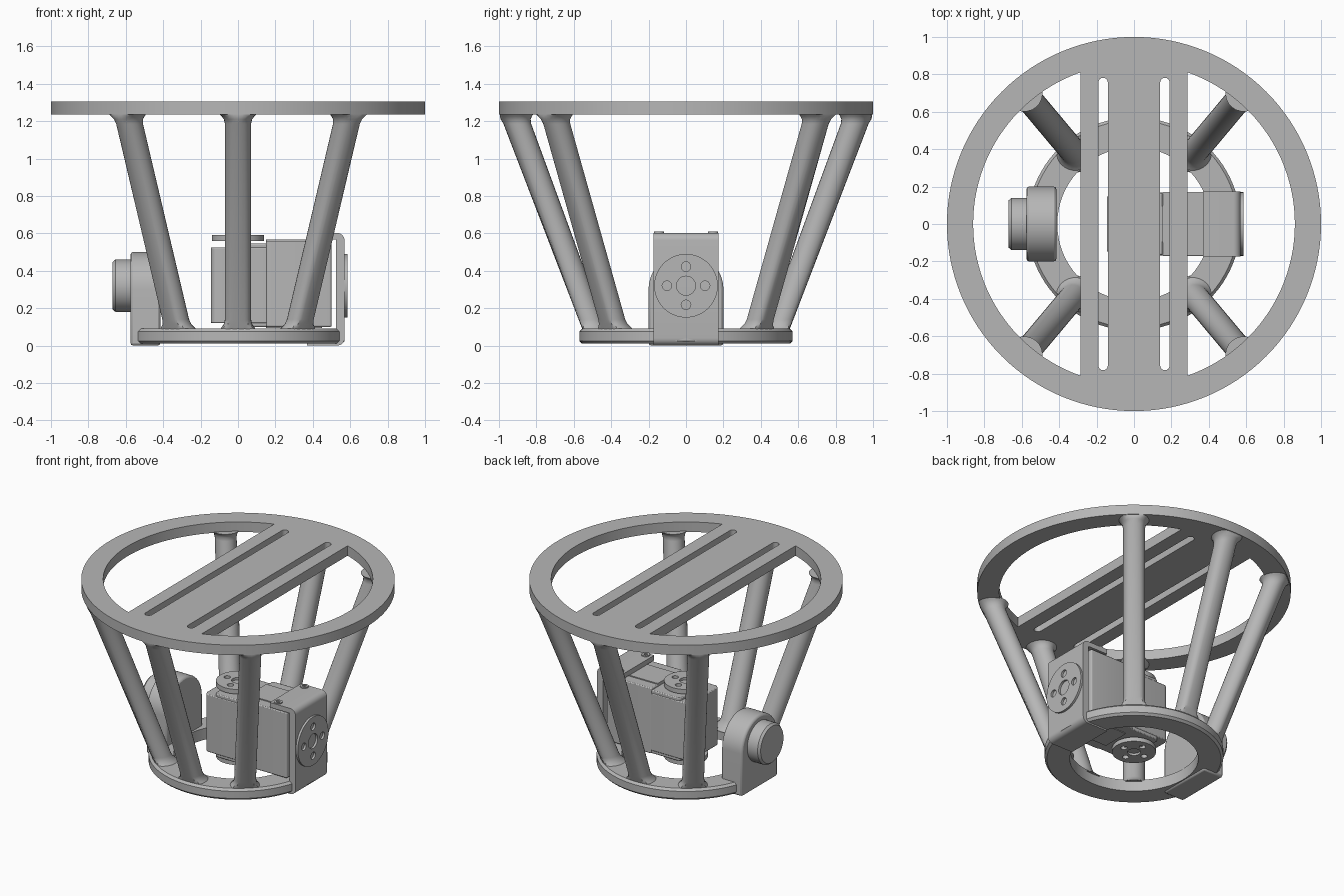
import bpy, bmesh
from math import cos, sin, pi, radians, hypot
from mathutils import Matrix, Vector

if "Cube" in bpy.data.objects:
    bpy.data.objects.remove(bpy.data.objects["Cube"], do_unlink=True)

grey = bpy.data.materials.new("neutral_grey")
grey.use_nodes = True
COLOUR = (0.47, 0.47, 0.47, 1)
grey.diffuse_color = COLOUR
bsdf = next(n for n in grey.node_tree.nodes if n.type == 'BSDF_PRINCIPLED')
bsdf.inputs["Base Color"].default_value = COLOUR

# Local (u, v, w) axes for parts facing along z, x and y
FRAMES = {
    'z': Matrix.Identity(3),
    'x': Matrix(((0, 0, 1), (1, 0, 0), (0, 1, 0))),
    'y': Matrix(((1, 0, 0), (0, 0, -1), (0, 1, 0))),
}


def finish(name, bm, axis='z', bevel=0):
    bmesh.ops.transform(bm, matrix=FRAMES[axis].to_4x4(), verts=bm.verts)
    bmesh.ops.recalc_face_normals(bm, faces=bm.faces)
    mesh = bpy.data.meshes.new(name)
    bm.to_mesh(mesh)
    bm.free()
    mesh.materials.append(grey)
    obj = bpy.data.objects.new(name, mesh)
    bpy.context.collection.objects.link(obj)
    if bevel:
        mod = obj.modifiers.new("bevel", 'BEVEL')
        mod.width, mod.segments = bevel, 2
        mod.limit_method, mod.angle_limit = 'ANGLE', radians(50)
    bpy.ops.object.select_all(action='DESELECT')
    obj.select_set(True)
    bpy.context.view_layer.objects.active = obj
    bpy.ops.object.shade_smooth_by_angle(angle=radians(32))
    return obj


def arc(cx, cy, r, start=0, sweep=360, n=32):
    count = n if sweep == 360 else n + 1
    return [(cx + r * cos(radians(start + sweep * i / n)),
             cy + r * sin(radians(start + sweep * i / n))) for i in range(count)]


def rounded_rect(x0, x1, y0, y1, r, n=5):
    return (arc(x1 - r, y1 - r, r, 0, 90, n) + arc(x0 + r, y1 - r, r, 90, 90, n)
            + arc(x0 + r, y0 + r, r, 180, 90, n) + arc(x1 - r, y0 + r, r, 270, 90, n))


def plate(name, loops, lo, hi, axis='z', bevel=0):
    """Extrude an outline, with optional hole loops, from lo to hi."""
    bm = bmesh.new()
    for pts in loops:
        vs = [bm.verts.new((u, v, lo)) for u, v in pts]
        if len(loops) == 1:
            bm.faces.new(vs)
        else:
            for a, b in zip(vs, vs[1:] + vs[:1]):
                bm.edges.new((a, b))
    if len(loops) > 1:
        bmesh.ops.triangle_fill(bm, use_beauty=True, edges=bm.edges[:])
    ext = bmesh.ops.extrude_face_region(bm, geom=bm.faces[:])["geom"]
    moved = [g for g in ext if isinstance(g, bmesh.types.BMVert)]
    bmesh.ops.translate(bm, verts=moved, vec=(0, 0, hi - lo))
    return finish(name, bm, axis, bevel)


def loft(bm, rings, closed=False):
    vs = [[bm.verts.new(p) for p in ring] for ring in rings]
    pairs = list(zip(vs, vs[1:] + vs[:1])) if closed else list(zip(vs, vs[1:]))
    for a, b in pairs:
        for i in range(len(a)):
            j = (i + 1) % len(a)
            bm.faces.new((a[i], a[j], b[j], b[i]))
    if not closed:
        bm.faces.new(vs[0])
        bm.faces.new(vs[-1])


def lathe(name, profile, axis='z', centre=(0, 0), closed=False, n=48):
    bm = bmesh.new()
    loft(bm, [[(u, v, w) for u, v in arc(*centre, r, n=n)] for r, w in profile], closed)
    return finish(name, bm, axis)


# Top ring with a central slotted bar
TOP_LO, TOP_HI, BAR = 1.235, 1.305, 0.285
window = arc(0, 0, 0.86, -70.6, 141.2, 48)
slot = arc(0.165, 0.757, 0.025, 0, 180, 8) + arc(0.165, -0.757, 0.025, 180, 180, 8)


def mirrored(pts):
    return [(-x, y) for x, y in pts]


plate("top_ring", [arc(0, 0, 1, n=128), window, mirrored(window), slot, mirrored(slot)],
      TOP_LO, TOP_HI)

# Chamfered bottom ring
lathe("bottom_ring", [(0.41, 0.01), (0.555, 0.01), (0.57, 0.025), (0.57, 0.075),
                      (0.555, 0.09), (0.41, 0.09)], closed=True, n=96)

# Six splayed struts with flared ends
LEVELS = [(0.08, 1.45), (0.098, 1.25), (0.115, 1.08), (0.14, 1),
          (1.185, 1), (1.21, 1.08), (1.226, 1.25), (1.24, 1.45)]
for k, angle in enumerate((50, 90, 130, 230, 270, 310)):
    rings = []
    for z, flare in LEVELS:
        t = (z - 0.09) / 1.145
        mid, limit = 0.5 + 0.42 * t, 0.555 + 0.44 * min(1, t * 1.02)
        ring = []
        for u, v in arc(mid, 0, 0.07 * flare, n=24):
            p = Vector((mid + (u - mid) * 1.06, v))
            if p.length > limit:
                p *= limit / p.length
            ring.append(Matrix.Rotation(radians(angle), 3, 'Z') @ Vector((p.x, p.y, z)))
        rings.append(ring)
    bm = bmesh.new()
    loft(bm, rings)
    finish("strut_%d" % (k + 1), bm)

# Round-topped bearing block and knob on the right side
AXLE = 0.32
plate("bearing_block", [arc(0, 0.3, 0.2, 0, 180, 32) + [(-0.2, 0), (0.2, 0)]],
      -0.575, -0.415, 'x', 0.014)
lathe("bearing_knob", [(0.14, -0.56), (0.14, -0.655), (0.127, -0.67)], 'x', (0, AXLE))

# C-shaped bracket on the left side
outer = ([(0.37, 0.0)] + arc(0.53, 0.04, 0.04, 270, 90, 6)
         + arc(0.53, 0.562, 0.04, 0, 90, 6) + [(0.37, 0.602)])
inner = [(0.37, 0.567), (0.525, 0.567), (0.525, 0.035), (0.37, 0.035)]
plate("motor_bracket", [outer + inner], -0.175, 0.175, 'y')


# Drilled horn discs
def horn(name, r, lo, hi, axis='z', centre=(0, 0)):
    cx, cy = centre
    holes = [arc(cx + 0.6 * r * cos(a * pi / 2), cy + 0.6 * r * sin(a * pi / 2),
                 0.15 * r, n=16) for a in range(4)]
    plate(name, [arc(cx, cy, r, n=48), arc(cx, cy, 0.3 * r, n=24)] + holes, lo, hi, axis)


horn("side_horn", 0.17, 0.565, 0.585, 'x', (0, AXLE))
horn("upper_horn", 0.14, 0.56, 0.592)
horn("lower_horn", 0.14, 0.06, 0.09)
lathe("horn_shaft", [(0.07, 0.075), (0.07, 0.575)], n=24)

# Motor body, raised rear casing and ribs
plate("motor_body", [rounded_rect(-0.145, 0.49, -0.168, 0.168, 0.035)], 0.12, 0.525,
      bevel=0.006)
plate("motor_casing", [rounded_rect(0.15, 0.5, -0.172, 0.172, 0.012)], 0.1, 0.56,
      bevel=0.006)
plate("motor_shoulder", [rounded_rect(-0.07, 0.2, -0.165, 0.165, 0.03)], 0.1, 0.545,
      bevel=0.006)
plate("motor_rib", [rounded_rect(0.15, 0.45, -0.1, 0.1, 0.01)], 0.095, 0.567)

# Bracket screws, mirrored front to back
for side, label in ((-1, "front"), (1, "back")):
    y = 0.145 * side
    for lo, hi, level in ((0.6, 0.61, "upper"), (-0.0, 0.03, "lower")):
        plate("%s_%s_screw" % (level, label),
              [arc(0.415, y, 0.027, n=20), arc(0.415, y, 0.014, n=6)], lo, hi)
